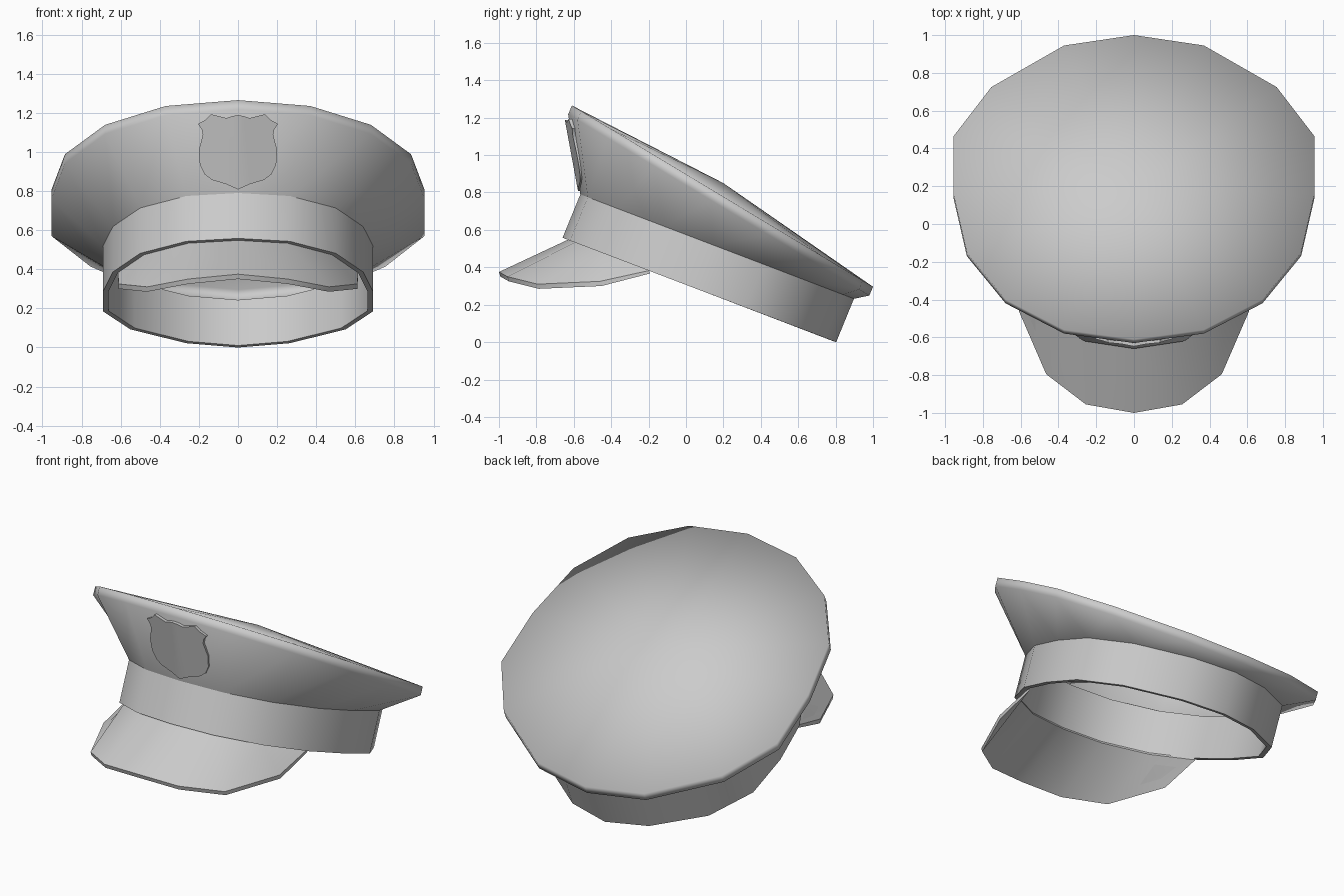
import bpy, bmesh, math

if "Cube" in bpy.data.objects:
    bpy.data.objects.remove(bpy.data.objects["Cube"])

grey = bpy.data.materials.new("grey_cloth")
grey.diffuse_color = (.54, .54, .54, 1)
grey.use_nodes = True
grey.node_tree.nodes["Principled BSDF"].inputs["Base Color"].default_value = grey.diffuse_color


def make(name, build, angle=35):
    bm = bmesh.new()
    build(bm)
    bmesh.ops.recalc_face_normals(bm, faces=bm.faces[:])
    me = bpy.data.meshes.new(name)
    bm.to_mesh(me)
    bm.free()
    me.materials.append(grey)
    ob = bpy.data.objects.new(name, me)
    bpy.context.collection.objects.link(ob)
    bpy.ops.object.select_all(action='DESELECT')
    ob.select_set(True)
    bpy.context.view_layer.objects.active = ob
    bpy.ops.object.shade_smooth_by_angle(angle=math.radians(angle))
    return ob


def full(half):
    """Half outline (front to back, x >= 0) to a closed 16 point loop."""
    return half + [(-p[0], *p[1:]) for p in half[-2:0:-1]]


def shift(pts, dy, dz):
    return [(x, y + dy, z + dz) for x, y, z in pts]


def inset(pts):
    return [(x * .96, .07 + (y - .07) * .96, z + .014 * (y - .07))
            for x, y, z in pts]


def loft(bm, loops, closed=True, cyclic=False):
    rows = [[bm.verts.new(p) for p in loop] for loop in loops]
    pairs = list(zip(rows, rows[1:])) + ([(rows[-1], rows[0])] if cyclic else [])
    n = len(rows[0])
    for a, b in pairs:
        for i in range(n if closed else n - 1):
            j = (i + 1) % n
            bm.faces.new((a[i], a[j], b[j], b[i]))
    return rows


# Tilted rings, seen from the top, front to back
band_plan = [(0, -.66), (.265, -.62), (.5, -.46), (.64, -.21), (.69, .05),
             (.69, .32), (.55, .56), (.265, .745), (0, .803)]
crown_plan = [(0, -.61), (.37, -.56), (.68, -.40), (.885, -.15), (.955, .155),
              (.955, .465), (.755, .725), (.37, .945), (0, 1.0)]
band_low = full([(x, y, .558 - .3815 * (y + .66)) for x, y in band_plan])
band_top = shift(band_low, .095, .232)
rim_top = full([(x, y, 1.265 - .602 * (y + .61)) for x, y in crown_plan])
rim_low = shift(rim_top, -.02, -.047)


# Head band: wall with thickness
def build_band(bm):
    loft(bm, [band_low, band_top, inset(band_top), inset(band_low)], cyclic=True)


make("head_band", build_band)


# Crown: flared wall, narrow rim and shallow domed top, softly shaded all over
def build_crown(bm):
    rows = loft(bm, [band_top, rim_low, rim_top])
    apex = bm.verts.new((0, .2, .85))
    ring = rows[-1]
    for i in range(len(ring)):
        bm.faces.new((ring[i], ring[(i + 1) % len(ring)], apex))


make("crown", build_crown, 180)


# Visor: curved plate tucked just inside the front of the band
def build_visor(bm):
    def both(half):
        return [(-p[0], *p[1:]) for p in half[:0:-1]] + half
    inner = both(inset(band_low)[:4])
    outer = both([(0, -1.0, .375), (.255, -.955, .35),
                  (.465, -.795, .31), (.61, -.46, .325)])
    rows = loft(bm, [inner, outer, shift(outer, .008, -.025),
                     shift(inner, .008, -.015)], closed=False, cyclic=True)
    for k in (0, -1):
        bm.faces.new([r[k] for r in rows])


make("visor", build_visor)


# Shield badge: half outline (x, z), folded along the centre and mirrored
shield = [(0, 1.188), (.03, 1.183), (.06, 1.173), (.1, 1.183), (.138, 1.193),
          (.165, 1.165), (.205, 1.143), (.185, 1.115), (.18, 1.087),
          (.2, 1.01), (.195, .934), (.17, .885), (.133, .857),
          (.06, .835), (0, .808)]


def build_badge(bm):
    front = [(x, -.65 + (1.2 - z) * .185 + x * .15, z) for x, z in shield]
    back = shift(front, .035, 0)
    for side in (1, -1):
        a, b = loft(bm, [[(x * side, y, z) for x, y, z in pts]
                         for pts in (front, back)], closed=False)
        bm.faces.new(a)
        bm.faces.new(b)
    bmesh.ops.remove_doubles(bm, verts=bm.verts[:], dist=.001)


make("shield_badge", build_badge)
